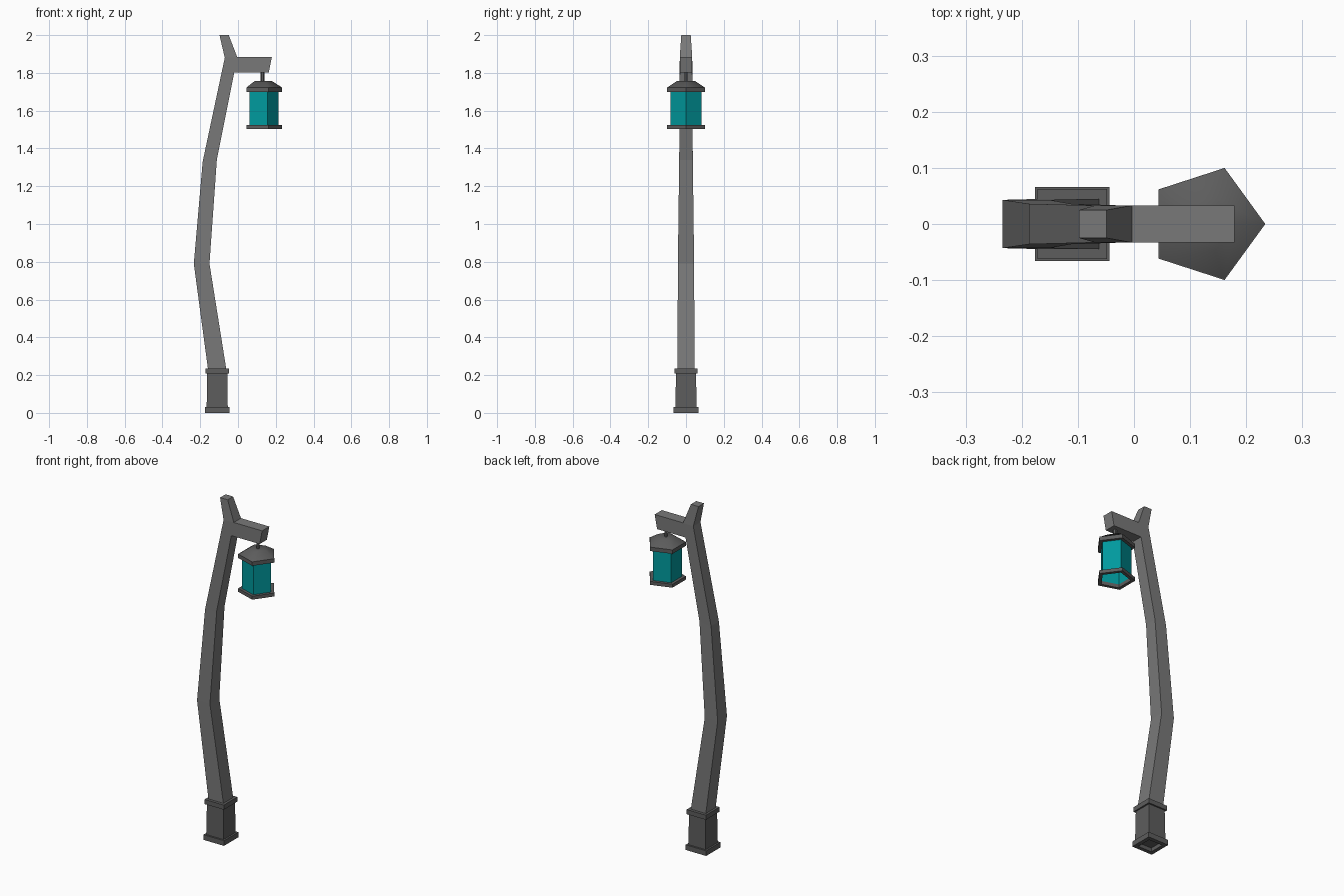
import bpy, bmesh, math

if "Cube" in bpy.data.objects:
    bpy.data.objects.remove(bpy.data.objects["Cube"])

BASE_X, LAMP_X = -0.11, 0.129
POST_GREY = (0.19, 0.19, 0.19, 1)
DARK_GREY = (0.11, 0.11, 0.11, 1)
TEAL = (0.0, 0.32, 0.34, 1)


def material(color):
    name = "color_%.2f_%.2f_%.2f" % color[:3]
    mat = bpy.data.materials.get(name) or bpy.data.materials.new(name)
    mat.diffuse_color = color
    mat.use_nodes = True
    mat.node_tree.nodes["Principled BSDF"].inputs["Base Color"].default_value = mat.diffuse_color
    return mat


def make_object(name, bm, color):
    bmesh.ops.remove_doubles(bm, verts=bm.verts, dist=1e-5)
    bmesh.ops.recalc_face_normals(bm, faces=bm.faces)
    mesh = bpy.data.meshes.new(name)
    bm.to_mesh(mesh)
    bm.free()
    mesh.materials.append(material(color))
    obj = bpy.data.objects.new(name, mesh)
    bpy.context.collection.objects.link(obj)
    return obj


def skin(bm, rings, cap=True, closed=False):
    """Bridge rings of points with quads; cap the ends or close the loop."""
    rows = [[bm.verts.new(p) for p in r] for r in rings]
    pairs = list(zip(rows, rows[1:])) + ([(rows[-1], rows[0])] if closed else [])
    for a, b in pairs:
        n = len(a)
        for i in range(n):
            bm.faces.new((a[i], a[(i + 1) % n], b[(i + 1) % n], b[i]))
    if cap and not closed:
        bm.faces.new(rows[0])
        bm.faces.new(rows[-1])


def lathe(name, x, sides, profile, closed=False, cap=True, color=DARK_GREY, turn=0.0):
    """Turn (radius, z) points around a vertical axis with few sides."""
    bm = bmesh.new()
    angles = [turn + 2 * math.pi * i / sides for i in range(sides)]
    skin(bm, [[(x + r * math.cos(a), r * math.sin(a), z) for a in angles]
              for r, z in profile], cap, closed)
    return make_object(name, bm, color)


def square(name, profile, closed=False):
    """Square lathe whose profile uses half widths."""
    return lathe(name, BASE_X, 4, [(h * math.sqrt(2), z) for h, z in profile],
                 closed, turn=math.pi / 4)


def ring_profile(outer, inner, z0, z1):
    return [(outer, z0), (outer, z1), (inner, z1), (inner, z0)]


# Pedestal: tapered block, open foot frame, top collar
square("pedestal", [(0.056, 0.022), (0.053, 0.22)])
square("foot_frame", ring_profile(0.066, 0.044, 0, 0.03), closed=True)
square("pedestal_collar", [(0.062, 0.208), (0.062, 0.235)])

# Bent post with forked tip: left x, left z, right x, right z, half depth
post = [(-0.158, 0.225, -0.061, 0.225, 0.045),
        (-0.234, 0.79, -0.151, 0.79, 0.043),
        (-0.187, 1.33, -0.112, 1.34, 0.036),
        (-0.070, 1.88, -0.020, 1.802, 0.033),
        (-0.070, 1.88, -0.004, 1.883, 0.033),
        (-0.098, 2.0, -0.049, 2.0, 0.025)]


def section(lx, lz, rx, rz, d):
    return [(lx, -d, lz), (rx, -d, rz), (rx, d, rz), (lx, d, lz)]


bm = bmesh.new()
skin(bm, [section(*s) for s in post])
bmesh.ops.remove_doubles(bm, verts=bm.verts, dist=1e-5)
# Side arm: extrude the right face of the fork and slant its end
root = next(f for f in bm.faces
            if all(v.co.x > -0.03 and 1.8 < v.co.z < 1.9 for v in f.verts))
tip = bmesh.ops.extrude_discrete_faces(bm, faces=[root])["faces"][0]
for v in tip.verts:
    v.co.x = 0.179 if v.co.z > 1.85 else 0.163
make_object("post_and_arm", bm, POST_GREY)

# Hanging five-sided lantern; the glass is a tube open at the bottom
lathe("hanger", LAMP_X, 6, [(0.010, 1.75), (0.010, 1.81)])
roof = lathe("lantern_roof", LAMP_X, 5, [(0.105, 1.722), (0.05, 1.757)])
roof.data.shade_smooth()
roof.data.set_sharp_from_angle(angle=math.radians(60))
lathe("lantern_top_rim", LAMP_X, 5, ring_profile(0.105, 0.083, 1.70, 1.723), closed=True)
lathe("lantern_glass", LAMP_X, 5, [(0.085, 1.515), (0.085, 1.715)], cap=False, color=TEAL)
lathe("lantern_bottom_rim", LAMP_X, 5, ring_profile(0.105, 0.083, 1.503, 1.523), closed=True)
